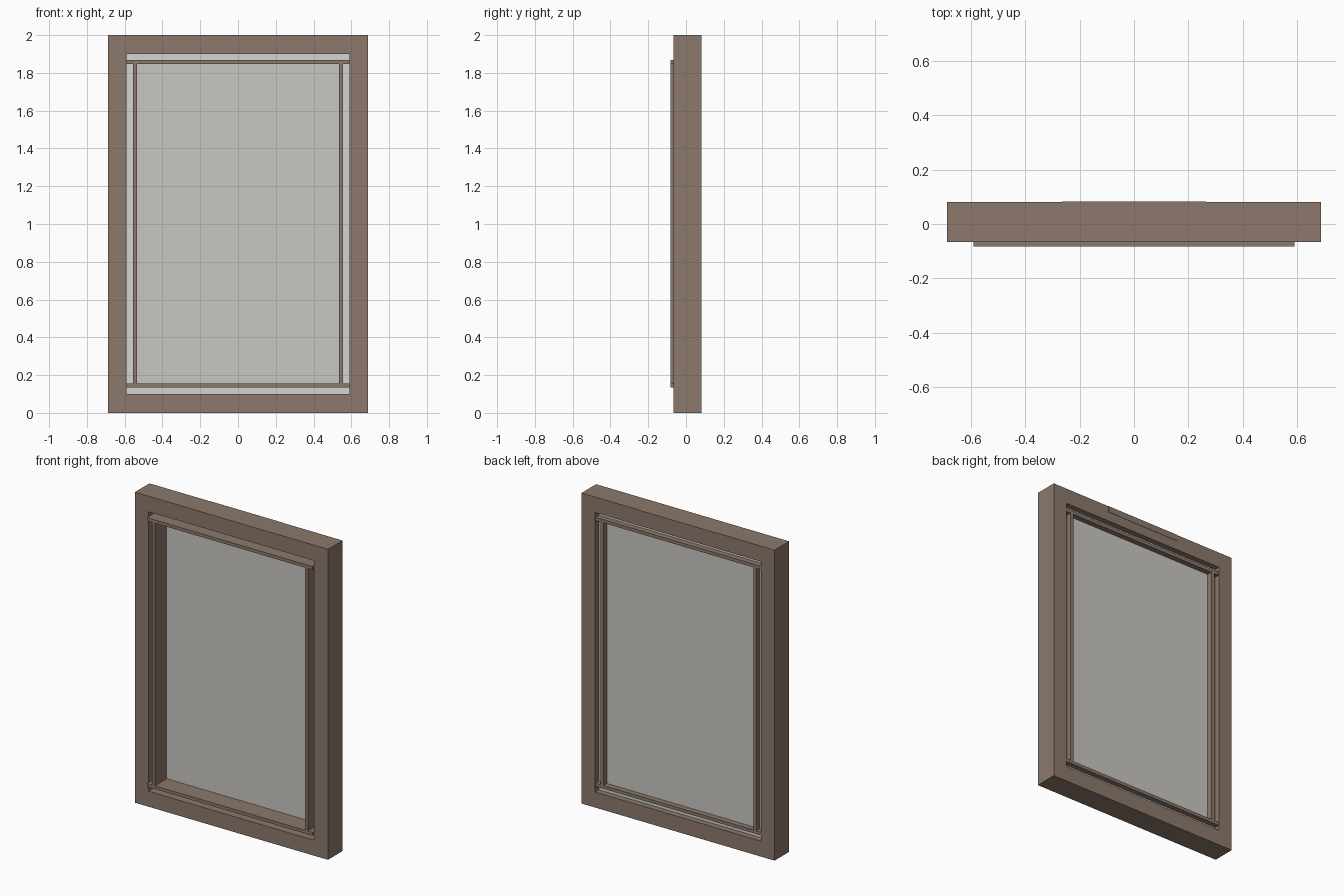
import bpy, bmesh

if "Cube" in bpy.data.objects:
    bpy.data.objects.remove(bpy.data.objects["Cube"])

def material(name, rgb):
    m = bpy.data.materials.new(name)
    m.diffuse_color = (*rgb, 1.0)
    m.use_nodes = True
    m.node_tree.nodes["Principled BSDF"].inputs["Base Color"].default_value = m.diffuse_color
    return m

wood = material("brown wood", (0.262, 0.191, 0.150))
glass = material("grey glass", (0.584, 0.575, 0.550))
pale = material("pale glass", (0.65, 0.675, 0.65))

def finish(name, bm, mat):
    bmesh.ops.recalc_face_normals(bm, faces=bm.faces)
    me = bpy.data.meshes.new(name)
    bm.to_mesh(me)
    bm.free()
    me.materials.append(mat)
    ob = bpy.data.objects.new(name, me)
    bpy.context.collection.objects.link(ob)
    return ob

def box(name, x, y, z, mat):
    """Box from (min, max) ranges."""
    bm = bmesh.new()
    bmesh.ops.create_cube(bm, size=1)
    for v in bm.verts:
        for i, (lo, hi) in enumerate((x, y, z)):
            v.co[i] = lo if v.co[i] < 0 else hi
    return finish(name, bm, mat)

def ring(name, half_out, z_out, half_in, z_in, y, mat):
    """Rectangular frame with a rectangular opening."""
    bm = bmesh.new()
    def loop(h, z, yy):
        return [bm.verts.new((a, yy, b)) for a, b in
                ((-h, z[0]), (h, z[0]), (h, z[1]), (-h, z[1]))]
    loops = [loop(half_out, z_out, y[0]), loop(half_out, z_out, y[1]),
             loop(half_in, z_in, y[1]), loop(half_in, z_in, y[0])]
    for k in range(4):
        a, b = loops[k], loops[(k + 1) % 4]
        for i in range(4):
            j = (i + 1) % 4
            bm.faces.new((a[i], a[j], b[j], b[i]))
    return finish(name, bm, mat)

# Outer frame
ring("outer_frame", 0.688, (0, 2), 0.59, (0.10, 1.90), (-0.067, 0.081), wood)

# Inner bars, running the full depth
depth = (-0.083, 0.078)
box("bottom_bar", (-0.59, 0.59), depth, (0.135, 0.156), wood)
box("top_bar", (-0.59, 0.59), depth, (1.847, 1.868), wood)
for side, s in (("left", -1), ("right", 1)):
    box(side + "_bar", tuple(sorted((s * 0.534, s * 0.556))), depth, (0.156, 1.847), wood)

# Main pane between the bars
box("main_pane", (-0.534, 0.534), (0.037, 0.043), (0.156, 1.847), glass)

# Narrow panes between the bars and the frame
for side, s in (("left", -1), ("right", 1)):
    box(side + "_gap_pane", tuple(sorted((s * 0.556, s * 0.59))), (0.037, 0.043), (0.156, 1.847), pale)
box("bottom_gap_pane", (-0.59, 0.59), (0.037, 0.043), (0.10, 0.135), pale)
box("top_gap_pane", (-0.59, 0.59), (0.037, 0.043), (1.868, 1.90), pale)

# Thin plate on the back of the top rail
box("back_plate", (-0.265, 0.265), (0.081, 0.083), (1.96, 2.0), wood)
